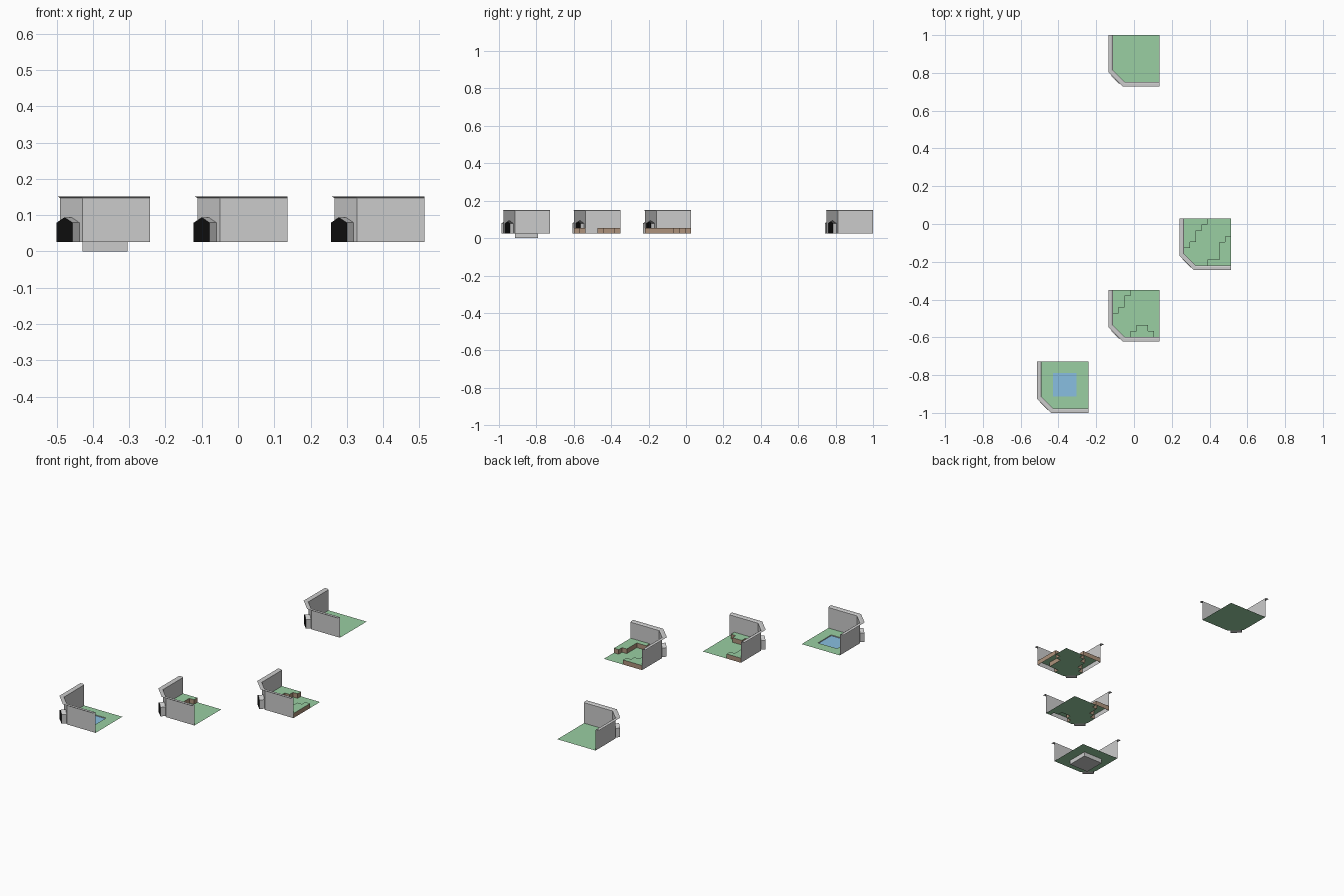
import bpy, bmesh
from mathutils import Vector

if "Cube" in bpy.data.objects:
    bpy.data.objects.remove(bpy.data.objects["Cube"])

G = 0.031             # terrain cell
RIM = 0.024           # width of the wall cap
N = 8                 # cells per tile side
SIZE = RIM + N * G
FLOOR, UPPER, TOP = 0.026, 0.053, 0.151

COLORS = {"grass": (0.32, 0.62, 0.36, 1), "earth": (0.42, 0.29, 0.2, 1),
          "water": (0.25, 0.52, 0.75, 1), "dark": (0.005, 0.005, 0.005, 1)}
MATS = {}
for key, col in COLORS.items():
    MATS[key] = bpy.data.materials.new(key)
    MATS[key].diffuse_color = col


def build(name, polys, origin, mat=None):
    """Make one object from a list of polygons."""
    bm = bmesh.new()
    for p in polys:
        bm.faces.new([bm.verts.new(c) for c in p])
    bmesh.ops.remove_doubles(bm, verts=bm.verts, dist=1e-5)
    bmesh.ops.dissolve_limit(bm, angle_limit=0.01, verts=bm.verts, edges=bm.edges)
    me = bpy.data.meshes.new(name)
    bm.to_mesh(me)
    bm.free()
    ob = bpy.data.objects.new(name, me)
    ob.location = (origin[0], origin[1], 0)
    if mat:
        me.materials.append(MATS[mat])
    bpy.context.collection.objects.link(ob)


def wall_path(o):
    """Plan of the wall (left, chamfer, front) offset outward by o."""
    a, b = RIM - o, RIM + 2 * G - 0.4142 * o
    return [(a, SIZE), (a, b), (b, a), (SIZE, a)]


def walls(tag, org):
    profile = [(0, FLOOR), (0, TOP - 0.004), (0.007, TOP), (RIM, TOP)]
    polys = []
    for k in range(3):
        (o0, z0), (o1, z1) = profile[k], profile[k + 1]
        p, q = wall_path(o0), wall_path(o1)
        for i in range(3):
            if k == 0 and i == 1:
                continue          # chamfer panel holds the doorway
            polys.append([(*q[i], z1), (*q[i + 1], z1), (*p[i + 1], z0), (*p[i], z0)])
    # chamfer panel with a gabled doorway
    start = Vector((RIM, RIM + 2 * G, 0))
    along, out = Vector((1, -1, 0)).normalized(), Vector((-1, -1, 0)).normalized()
    length, high = 2 * G * 2 ** 0.5, TOP - 0.004
    mid, half, eave, peak, depth = length / 2, 0.031, 0.079, 0.094, 0.027

    def at(s, z, d=0.0):
        return start + along * s + out * d + Vector((0, 0, z))
    l, r = mid - half, mid + half
    panel = [[(0, FLOOR), (l, FLOOR), (l, eave), (0, eave)],
             [(r, FLOOR), (length, FLOOR), (length, eave), (r, eave)],
             [(0, eave), (l, eave), (mid, peak), (mid, high), (0, high)],
             [(mid, high), (mid, peak), (r, eave), (length, eave), (length, high)]]
    polys += [[at(*c) for c in reversed(p)] for p in panel]
    door = [(l, FLOOR), (r, FLOOR), (r, eave), (mid, peak), (l, eave)]
    for i in range(5):
        a, b = door[i], door[(i + 1) % 5]
        polys.append([at(*a, depth), at(*b, depth), at(*b), at(*a)])
    build(tag + "_walls", polys, org)
    build(tag + "_doorway_back", [[at(*c, depth) for c in reversed(door)]], org, "dark")


def terrain(tag, org, front=None, back=None, pool=False):
    """front: column -> rows raised from the front; back: column -> first raised row."""
    front, back = front or {}, back or {}

    def raised(i, j):
        return j < front.get(i, 0) or j >= back.get(i, N)

    def pt(i, j, z):
        return (RIM + i * G, RIM + j * G, z)
    low, high, sides = [], [], []
    for i in range(N):
        for j in range(N):
            if pool and 2 <= i < 6 and 2 <= j < 6:
                continue
            up = raised(i, j)
            z = UPPER if up else FLOOR
            c = [(i, j), (i + 1, j), (i + 1, j + 1), (i, j + 1)]
            c = [p for p in c if p[0] + p[1] >= 2]      # cut the corner
            if len(c) >= 3:
                (high if up else low).append([pt(*p, z) for p in c])
            if not up:
                continue
            for di, dj, a, b in ((0, -1, (i, j), (i + 1, j)), (1, 0, (i + 1, j), (i + 1, j + 1)),
                                 (0, 1, (i + 1, j + 1), (i, j + 1)), (-1, 0, (i, j + 1), (i, j))):
                ni, nj = i + di, j + dj
                if ni < 0 or nj < 0 or (ni < N and nj < N and raised(ni, nj)):
                    continue
                sides.append([pt(*a, FLOOR), pt(*b, FLOOR), pt(*b, UPPER), pt(*a, UPPER)])
    build(tag + "_grass_floor", low, org, "grass")
    if high:
        build(tag + "_raised_grass", high, org, "grass")
        build(tag + "_earth_steps", sides, org, "earth")
    if pool:
        ring = [(2, 2), (6, 2), (6, 6), (2, 6)]
        basin = [[pt(*p, 0) for p in ring]]
        for k in range(4):
            a, b = ring[k], ring[(k + 1) % 4]
            basin.append([pt(*a, FLOOR), pt(*b, FLOOR), pt(*b, 0), pt(*a, 0)])
        build(tag + "_pool_basin", basin, org)
        build(tag + "_pool_water", [[pt(*p, 0.021) for p in ring]], org, "water")


# four corner tiles: pool, two terraced, plain
X0, STEP = -0.514, 0.378
tiles = [("pool_tile", (X0, -1.0), dict(pool=True)),
         ("small_terrace_tile", (X0 + STEP, -1.0 + STEP),
          dict(front={3: 1, 4: 2, 5: 2, 6: 1}, back={0: 4, 1: 5, 2: 7})),
         ("large_terrace_tile", (X0 + 2 * STEP, -1.0 + 2 * STEP),
          dict(front={4: 1, 5: 1, 6: 4, 7: 5}, back={0: 3, 1: 4, 2: 6, 3: 7})),
         ("plain_tile", (X0 + STEP, 1.0 - SIZE), {})]
for tag, org, opts in tiles:
    walls(tag, org)
    terrain(tag, org, **opts)

for m in bpy.data.materials:
    if m.users and not m.is_grease_pencil:
        m.use_nodes = True
        m.node_tree.nodes["Principled BSDF"].inputs["Base Color"].default_value = m.diffuse_color
